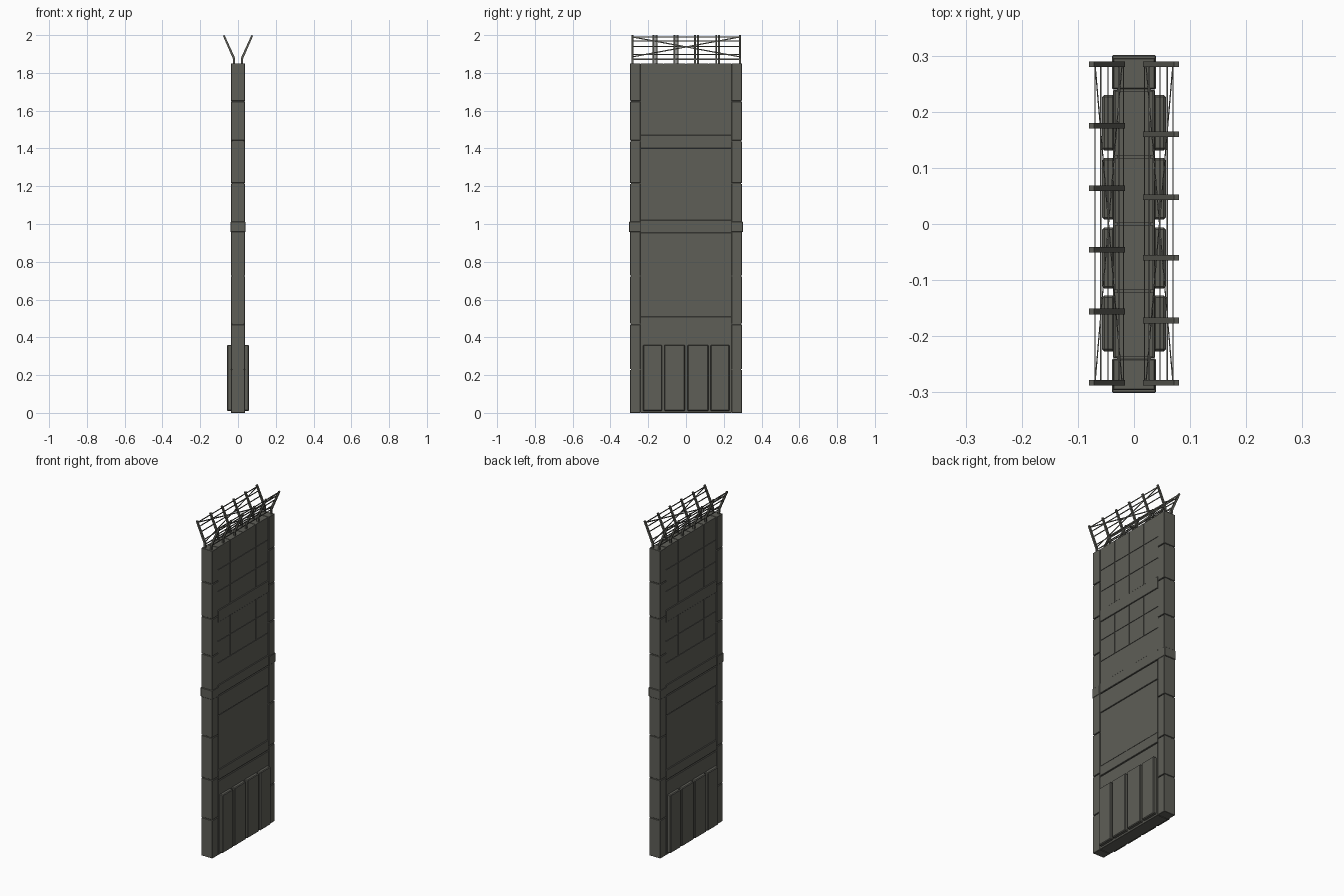
import bpy, bmesh, math
from mathutils import Vector

if "Cube" in bpy.data.objects:
    bpy.data.objects.remove(bpy.data.objects["Cube"])

mat = bpy.data.materials.new("weathered_dark_grey")
mat.diffuse_color = (0.112, 0.112, 0.096, 1)
mat.use_nodes = True
mat.node_tree.nodes["Principled BSDF"].inputs["Base Color"].default_value = mat.diffuse_color


def finish(name, bm, bevel=0.0):
    bmesh.ops.recalc_face_normals(bm, faces=bm.faces)
    me = bpy.data.meshes.new(name)
    bm.to_mesh(me)
    bm.free()
    me.materials.append(mat)
    ob = bpy.data.objects.new(name, me)
    bpy.context.collection.objects.link(ob)
    if bevel:
        m = ob.modifiers.new("bevel", 'BEVEL')
        m.width = bevel
        m.segments = 1
    return ob


def box(bm, x0, x1, y0, y1, z0, z1):
    vs = bmesh.ops.create_cube(bm, size=1)["verts"]
    for v in vs:
        v.co = ((x0 + x1) / 2 + v.co.x * (x1 - x0),
                (y0 + y1) / 2 + v.co.y * (y1 - y0),
                (z0 + z1) / 2 + v.co.z * (z1 - z0))


def bar(bm, a, b, w, t):
    # square bar from a to b, t thick along x
    a, b = Vector(a), Vector(b)
    d = (b - a).normalized()
    side = Vector((1, 0, 0)) * t / 2
    up = d.cross(Vector((1, 0, 0))).normalized() * w / 2
    rings = [[bm.verts.new(p + s * side + u * up)
              for s, u in ((-1, -1), (1, -1), (1, 1), (-1, 1))] for p in (a, b)]
    bm.faces.new(rings[0])
    bm.faces.new(rings[1])
    for i in range(4):
        j = (i + 1) % 4
        bm.faces.new((rings[0][i], rings[0][j], rings[1][j], rings[1][i]))


# Solid core of the wall
bm = bmesh.new()
box(bm, -0.0305, 0.0305, -0.292, 0.292, 0.003, 1.847)
finish("wall_core", bm)

# End pillars of stacked blocks with narrow joints
levels = [0, 0.23, 0.47, 0.725, 0.985, 1.215, 1.44, 1.65, 1.85]
for s, n in ((-1, "front"), (1, "back")):
    bm = bmesh.new()
    for a, b in zip(levels, levels[1:]):
        y = sorted((s * 0.241, s * 0.296))
        box(bm, -0.037, 0.037, *y, a + (0.002 if a else 0), b - (0.002 if b < 1.85 else 0))
    finish(n + "_pillar", bm, 0.0015)
    # Collar around the pillar at mid height
    bm = bmesh.new()
    box(bm, -0.039, 0.039, *sorted((s * 0.240, s * 0.301)), 0.957, 1.012)
    finish(n + "_collar", bm, 0.002)

# Raised horizontal bands and recessed panels between the pillars
bm = bmesh.new()
for a, b in ((0, 0.445), (0.451, 0.51), (0.84, 0.955), (0.96, 1.02), (1.40, 1.47)):
    box(bm, -0.037, 0.037, -0.239, 0.239, a, b)
finish("wall_bands", bm, 0.0015)

bm = bmesh.new()
box(bm, -0.034, 0.034, -0.236, 0.236, 0.513, 0.837)
cols = [-0.239, -0.12, 0, 0.12, 0.239]
g = 0.002
for rows in ([1.02, 1.155, 1.285, 1.40], [1.47, 1.585, 1.715, 1.85]):
    for i, (a, b) in enumerate(zip(rows, rows[1:])):
        edges = [cols[0], cols[-1]] if i == 0 and rows[0] < 1.1 else cols
        for c, d in zip(edges, edges[1:]):
            box(bm, -0.0335, 0.0335, c + g, d - g, a + g, b - (0 if b == 1.85 else g))
finish("wall_panels", bm)

# Buttress blocks along both sides of the foot
bm = bmesh.new()
for y0, y1 in ((-0.227, -0.127), (-0.115, -0.006), (0.008, 0.118), (0.131, 0.23)):
    for s in (-1, 1):
        box(bm, *sorted((s * 0.034, s * 0.057)), y0, y1, 0.01, 0.36)
finish("foot_buttresses", bm, 0.004)

# Outward leaning fence on each side of the top
profile = [(0.016, 1.845), (0.026, 1.845), (0.027, 1.875), (0.080, 1.997),
           (0.071, 2.0), (0.016, 1.880)]
posts = {1: (-0.283, -0.172, -0.06, 0.048, 0.16, 0.285),
         -1: (-0.283, -0.156, -0.046, 0.064, 0.175, 0.285)}


def lean(z):
    return 0.016 + (z - 1.880) * 0.055 / 0.12 if z > 1.88 else 0.016


for s, n in ((1, "right"), (-1, "left")):
    bm = bmesh.new()
    for y in posts[s]:
        rings = [[bm.verts.new((s * x, y + o, z)) for x, z in profile]
                 for o in (-0.005, 0.005)]
        bm.faces.new(rings[0])
        bm.faces.new(rings[1])
        for i in range(6):
            j = (i + 1) % 6
            bm.faces.new((rings[0][i], rings[0][j], rings[1][j], rings[1][i]))
    finish(n + "_fence_posts", bm)

    # Horizontal rails and two long crossing braces
    bm = bmesh.new()
    for z in (1.872, 1.898, 1.940, 1.968, 1.990):
        x = s * (lean(z) + 0.003)
        bar(bm, (x, -0.285, z), (x, 0.287, z), 0.006, 0.002)
    for za, zb in ((1.885, 1.99), (1.99, 1.885)):
        bar(bm, (s * (lean(za) + 0.003), -0.283, za),
            (s * (lean(zb) + 0.003), 0.285, zb), 0.006, 0.002)
    finish(n + "_fence_rails", bm)
